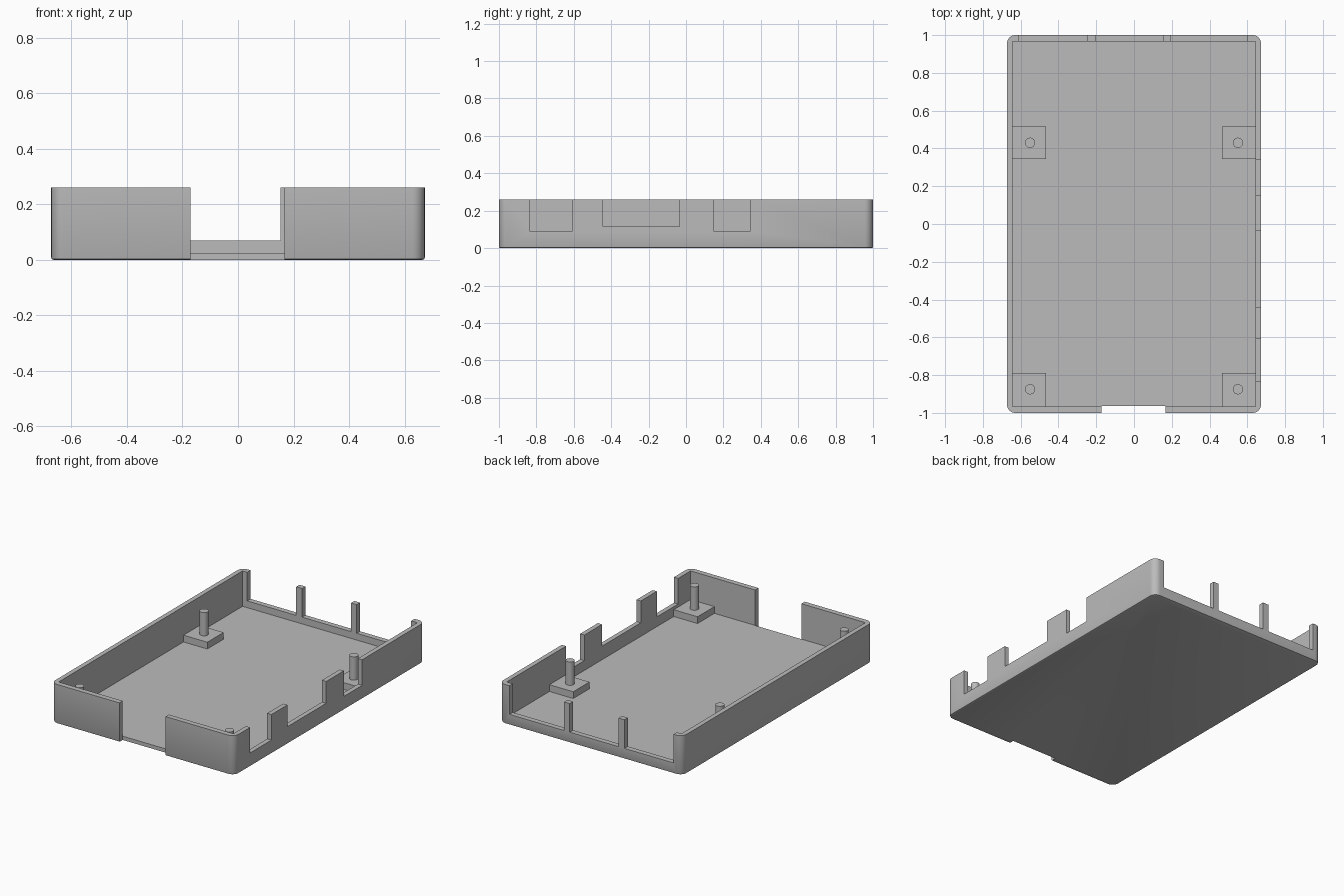
import bpy, bmesh, math
from mathutils import Matrix, Vector

if "Cube" in bpy.data.objects:
    bpy.data.objects.remove(bpy.data.objects["Cube"], do_unlink=True)

grey = bpy.data.materials.new("plain grey")
grey.use_nodes = True
color = (0.5, 0.5, 0.5, 1)
grey.diffuse_color = color
grey.node_tree.nodes["Principled BSDF"].inputs["Base Color"].default_value = color

W, L, H = 0.673, 1.0, 0.26        # half width, half length, height
IN_X, IN_Y, FLOOR = 0.642, 0.965, 0.025
PAD_TOP, PIN_TOP = 0.07, 0.225


def make(name, bm):
    mesh = bpy.data.meshes.new(name)
    bm.to_mesh(mesh)
    bm.free()
    mesh.materials.append(grey)
    obj = bpy.data.objects.new(name, mesh)
    bpy.context.collection.objects.link(obj)
    return obj


def box_mesh(x, y, z):
    """Box from (min, max) pairs."""
    lo, hi = Vector((x[0], y[0], z[0])), Vector((x[1], y[1], z[1]))
    bm = bmesh.new()
    bmesh.ops.create_cube(bm, size=1, matrix=Matrix.Translation((lo + hi) / 2)
                          @ Matrix.Diagonal((*(hi - lo), 1)))
    return bm


def activate(obj):
    bpy.ops.object.select_all(action="DESELECT")
    obj.select_set(True)
    bpy.context.view_layer.objects.active = obj


def cut(obj, x, y, z):
    cutter = make("cutter", box_mesh(x, y, z))
    cutter.hide_render = True
    mod = obj.modifiers.new("cut", "BOOLEAN")
    mod.operation, mod.solver, mod.object = "DIFFERENCE", "EXACT", cutter
    activate(obj)
    bpy.ops.object.modifier_apply(modifier=mod.name)
    bpy.data.objects.remove(cutter, do_unlink=True)


# Tray block with rounded corners and a softened bottom edge
bm = box_mesh((-W, W), (-L, L), (0, H))
upright = [e for e in bm.edges if abs(e.verts[0].co.z - e.verts[1].co.z) > H / 2]
bmesh.ops.bevel(bm, geom=upright, offset=0.045, segments=8, profile=0.5, affect="EDGES")
bottom = [e for e in bm.edges if all(v.co.z < 0.001 for v in e.verts)]
bmesh.ops.bevel(bm, geom=bottom, offset=0.008, segments=2, profile=0.5, affect="EDGES")
tray = make("tray", bm)

# Cavity and the front notch, which also goes through the floor lip
cut(tray, (-IN_X, IN_X), (-IN_Y, IN_Y), (FLOOR, 1))
cut(tray, (-0.172, 0.168), (-1.2, -IN_Y + 0.001), (-0.1, 1))

# Port openings in the right-hand wall as seen facing the front
for y0, y1, sill in ((-0.835, -0.61, 0.09), (-0.443, -0.036, 0.115), (0.15, 0.342, 0.09)):
    cut(tray, (IN_X - 0.01, 0.8), (y0, y1), (sill, 1))

# Back openings, leaving two slim posts
for x0, x1 in ((-0.608, -0.248), (-0.204, 0.154), (0.196, 0.597)):
    cut(tray, (x0, x1), (IN_Y - 0.01, 1.2), (0.07, 1))

activate(tray)
bpy.ops.object.shade_smooth_by_angle(angle=math.radians(30))

# Four mounting pads with locating pins
for side, x in (("right", -0.55), ("left", 0.55)):
    sx = math.copysign(1, x)
    for end, y, ys in (("front", -0.875, (-IN_Y, -0.788)), ("back", 0.43, (0.345, 0.516))):
        xs = sorted((sx * 0.467, sx * IN_X))
        make(f"{end}_{side}_pad", box_mesh(xs, ys, (FLOOR, PAD_TOP)))
        bm = bmesh.new()
        bmesh.ops.create_cone(bm, cap_ends=True, segments=32, radius1=0.027, radius2=0.027,
                              depth=PIN_TOP - PAD_TOP,
                              matrix=Matrix.Translation((x, y, (PIN_TOP + PAD_TOP) / 2)))
        pin = make(f"{end}_{side}_pin", bm)
        activate(pin)
        bpy.ops.object.shade_smooth_by_angle(angle=math.radians(30))
